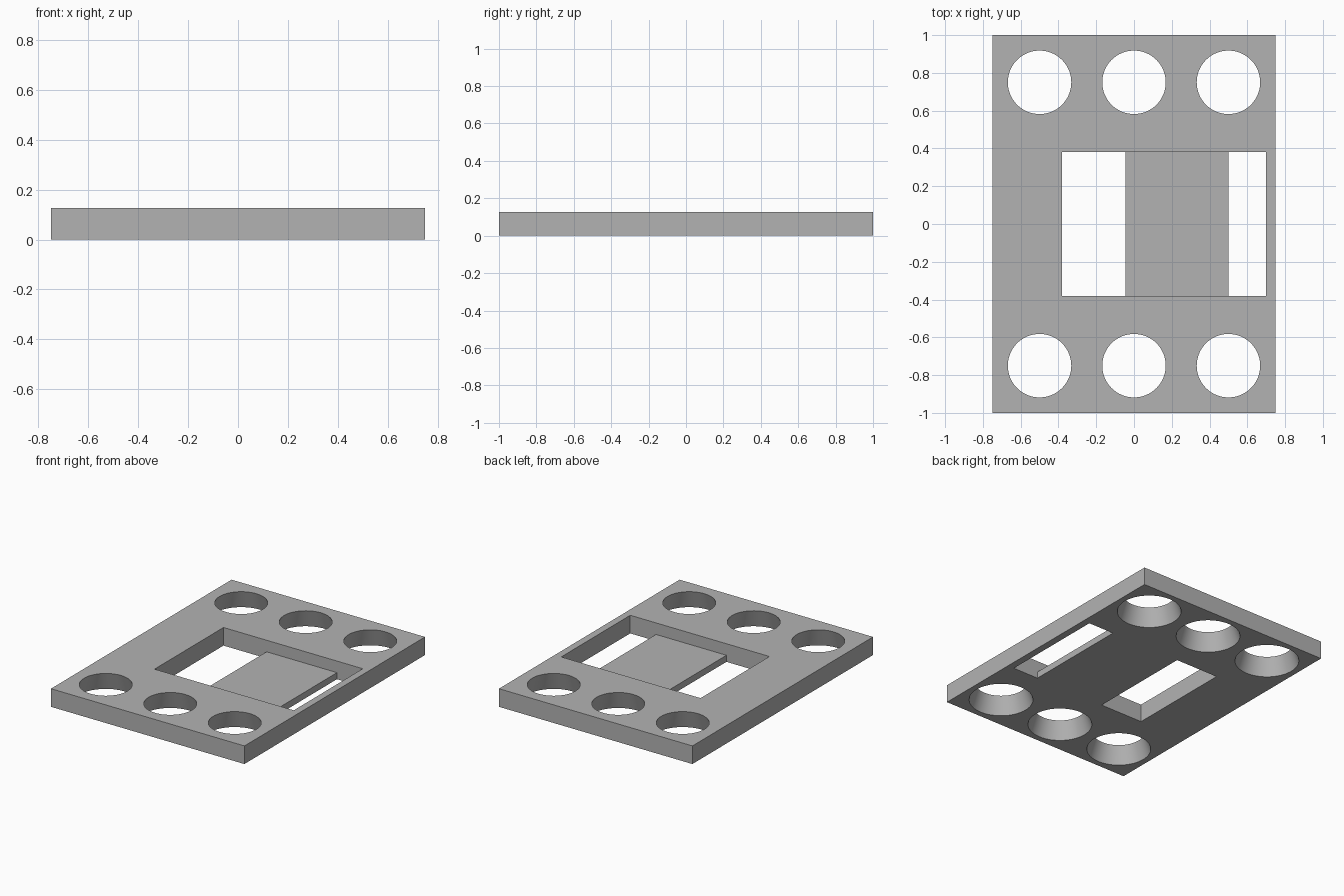
import bpy

cube = bpy.data.objects.get("Cube")
if cube:
    bpy.data.objects.remove(cube, do_unlink=True)

THICK = 0.127
BRIDGE_TOP = 0.046
HOLE_TOP, HOLE_BOTTOM = 0.168, 0.208
MARGIN = 0.03

grey = bpy.data.materials.new("plain grey")
grey.use_nodes = True
colour = (0.45, 0.45, 0.45, 1)
grey.diffuse_color = colour
grey.node_tree.nodes["Principled BSDF"].inputs["Base Color"].default_value = colour


def box(name, x0, x1, y0, y1, z0, z1):
    bpy.ops.mesh.primitive_cube_add(
        size=1, location=((x0 + x1) / 2, (y0 + y1) / 2, (z0 + z1) / 2))
    ob = bpy.context.object
    ob.name = name
    ob.scale = (x1 - x0, y1 - y0, z1 - z0)
    bpy.ops.object.transform_apply(location=True, rotation=False, scale=True)
    ob.data.materials.append(grey)
    return ob


def tapered_hole(x, y):
    # Cone continues past both faces at the same slope
    extra = (HOLE_BOTTOM - HOLE_TOP) / THICK * MARGIN
    bpy.ops.mesh.primitive_cone_add(
        vertices=64, radius1=HOLE_BOTTOM + extra, radius2=HOLE_TOP - extra,
        depth=THICK + 2 * MARGIN, location=(x, y, THICK / 2))
    ob = bpy.context.object
    ob.name = "hole_cutter"
    ob.data.materials.append(grey)
    return ob


def cut(target, cutter):
    cutter.hide_render = True
    bpy.context.view_layer.objects.active = target
    mod = target.modifiers.new("cut", 'BOOLEAN')
    mod.operation = 'DIFFERENCE'
    mod.solver = 'EXACT'
    mod.object = cutter
    bpy.ops.object.modifier_apply(modifier=mod.name)
    bpy.data.objects.remove(cutter, do_unlink=True)


# Main slab
plate = box("plate", -0.75, 0.75, -1, 1, 0, THICK)

# Rows of holes widening towards the underside
for y in (-0.75, 0.75):
    for x in (-0.5, 0, 0.5):
        cut(plate, tapered_hole(x, y))

# Central window, then the low bridge across it
LEFT, RIGHT, HALF = -0.38, 0.70, 0.382
cut(plate, box("window_cutter", LEFT, RIGHT, -HALF, HALF,
               BRIDGE_TOP, THICK + MARGIN))
for x0, x1 in ((LEFT, -0.046), (0.50, RIGHT)):
    cut(plate, box("slot_cutter", x0, x1, -HALF, HALF, -MARGIN, THICK + MARGIN))

bpy.ops.object.select_all(action='DESELECT')
plate.select_set(True)
bpy.context.view_layer.objects.active = plate
bpy.ops.object.shade_smooth_by_angle()
